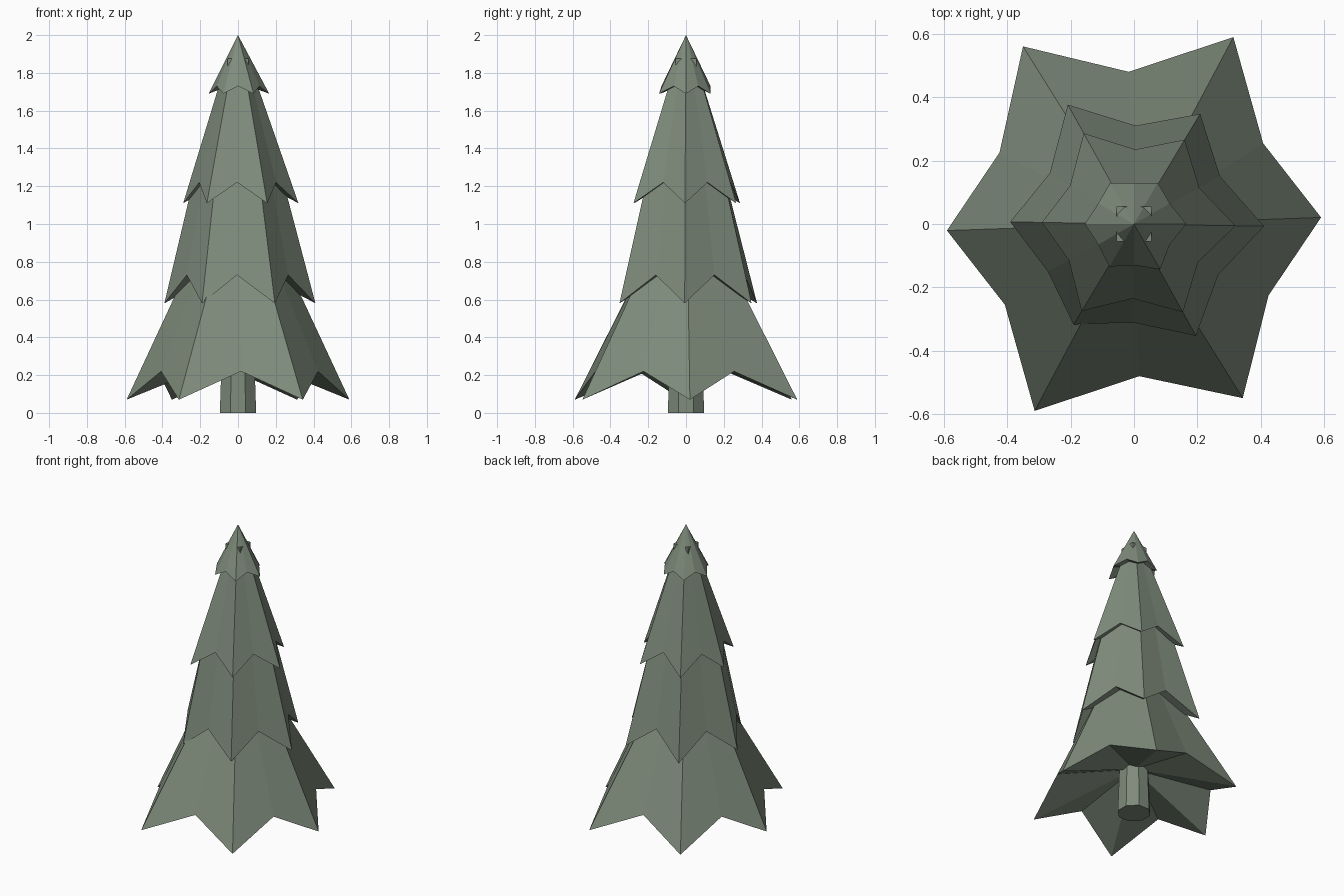
import bpy, bmesh
from math import cos, sin, pi, radians

cube = bpy.data.objects.get("Cube")
if cube:
    bpy.data.objects.remove(cube, do_unlink=True)

SIDES = 6


def make_material(name, color):
    mat = bpy.data.materials.new(name)
    mat.use_nodes = True
    mat.diffuse_color = color
    mat.node_tree.nodes["Principled BSDF"].inputs["Base Color"].default_value = color
    return mat


green = make_material("grey green", (0.21, 0.26, 0.2, 1))


def finish(bm, name):
    bmesh.ops.recalc_face_normals(bm, faces=bm.faces)
    mesh = bpy.data.meshes.new(name)
    bm.to_mesh(mesh)
    bm.free()
    mesh.materials.append(green)
    obj = bpy.data.objects.new(name, mesh)
    bpy.context.collection.objects.link(obj)
    return obj


def polar(bm, radius, angle, z):
    return bm.verts.new((radius * cos(angle), radius * sin(angle), z))


def star_ring(bm, tips, tip_z, notch, notch_z, turn):
    """Alternate branch tips and notches around the trunk."""
    ring = []
    for i, tip in enumerate(tips):
        angle = 2 * pi * i / SIDES + radians(turn)
        ring.append(polar(bm, tip, angle, tip_z))
        ring.append(polar(bm, notch, angle + pi / SIDES, notch_z))
    return ring


def bridge(bm, lower, upper):
    n = len(lower)
    for i in range(n):
        j = (i + 1) % n
        bm.faces.new((lower[i], lower[j], upper[j], upper[i]))


def branch_tier(name, tips, tip_z, notch, notch_z, top, top_z, under_z, turn):
    bm = bmesh.new()
    rim = star_ring(bm, tips, tip_z, notch, notch_z, turn)
    # Sloping needles, ending in a small hexagon or in a point
    if top:
        flat = top * cos(pi / SIDES)
        crown = star_ring(bm, [top] * SIDES, top_z, flat, top_z, turn)
        bridge(bm, rim, crown)
        bm.faces.new(crown)
    else:
        apex = bm.verts.new((0, 0, top_z))
        for a, b in zip(rim, rim[1:] + rim[:1]):
            bm.faces.new((a, b, apex))
    # Hollow underside rising to the trunk
    centre = bm.verts.new((0, 0, under_z))
    for a, b in zip(rim, rim[1:] + rim[:1]):
        bm.faces.new((b, a, centre))
    finish(bm, name)


branch_tier("bottom_branches", (.59, .667, .66, .59, .667, .647), .07,
            .48, .22, .25, .8, .31, 2)
branch_tier("lower_middle_branches", (.41, .405, .43, .39, .37, .403), .58,
            .31, .73, .22, 1.3, .8, -1)
branch_tier("upper_middle_branches", (.32, .31, .327, .29, .32, .318), 1.11,
            .235, 1.22, .08, 1.8, 1.28, -1)
branch_tier("top_branches", (.165, .15, .15, .155, .155, .165), 1.69,
            .13, 1.73, 0, 2, 1.75, 0)

# Eight-sided trunk, narrowing upwards
bm = bmesh.new()
rings = [[polar(bm, r, pi / 8 + i * pi / 4, z) for i in range(8)]
         for r, z in ((.104, 0), (.09, .4))]
bridge(bm, *rings)
for ring in rings:
    bm.faces.new(ring)
finish(bm, "trunk")

# Square core whose corners peek out near the tip
bm = bmesh.new()
bmesh.ops.create_cube(bm, size=1)
for v in bm.verts:
    v.co.x *= .11
    v.co.y *= .11
    v.co.z = 1.875 if v.co.z > 0 else 1.7
finish(bm, "inner_core")
